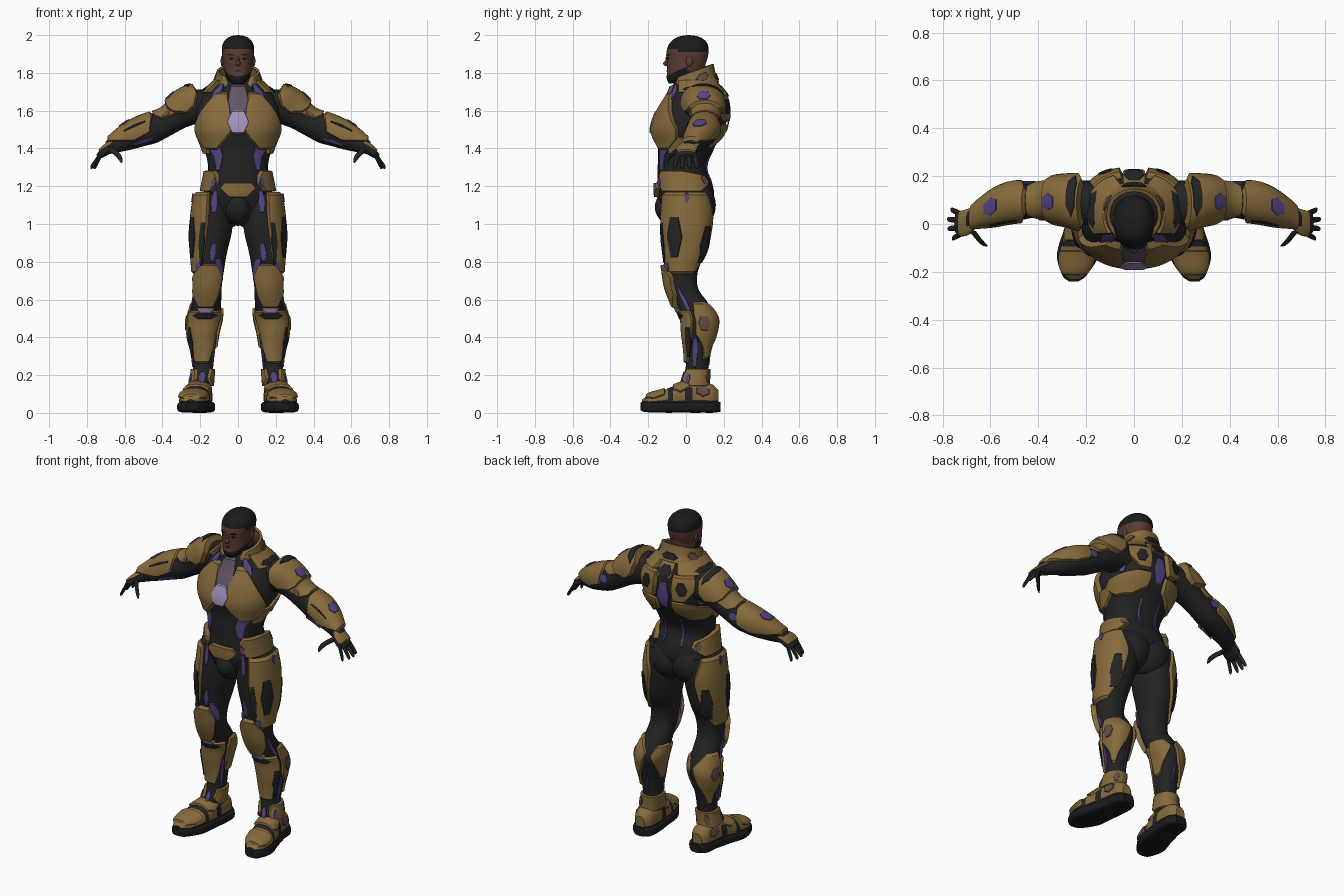
import bpy, bmesh, math
from mathutils import Vector, Matrix

if "Cube" in bpy.data.objects:
    bpy.data.objects.remove(bpy.data.objects["Cube"], do_unlink=True)

def material(name, *rgb):
    m = bpy.data.materials.new(name)
    m.use_nodes = True
    m.diffuse_color = (*rgb, 1)
    m.node_tree.nodes["Principled BSDF"].inputs["Base Color"].default_value = (*rgb, 1)
    return m

GOLD, DARK = material("bronze gold", .24, .146, .045), material("dark undersuit", .017, .017, .017)
PURPLE, LILAC = material("purple glow", .09, .06, .23), material("pale lilac", .36, .29, .52)
MAUVE, BROWN = material("mauve strap", .12, .09, .13), material("dull brown", .125, .075, .06)
SKIN, HAIR = material("brown skin", .105, .046, .033), material("black hair", .011, .011, .011)

# Axis name -> ring centre from key, ring side vector, ring second vector
X, Y, Z = Matrix.Identity(3)
AXES = {"z": (lambda k, a, b: Vector((a, b, k)), X, Y), "tilt": (lambda k, a, b: Vector((a, b, k)), X, Y * .94 + Z * .34),
        "x": (lambda k, a, b: Vector((k, a, b)), Y, X * .38 + Z * .92), "y": (lambda k, a, b: Vector((a, k, b)), X, Z)}

def ring_at(rings, k):
    """Smoothly interpolated ring values at key k."""
    i = next((j for j in range(len(rings) - 2) if k <= rings[j + 1][0]), len(rings) - 2)
    p, q, o, r = rings[i], rings[i + 1], rings[max(i - 1, 0)], rings[min(i + 2, len(rings) - 1)]
    d = q[0] - p[0]
    t = (k - p[0]) / d
    s = t * t * (3 - 2 * t)
    return [p[c] * (1 - s) + q[c] * s + d * t * (1 - t) * (
        (1 - t) * (q[c] - o[c]) / (q[0] - o[0]) - t * (r[c] - p[c]) / (r[0] - p[0])) for c in range(1, 5)]

def point(form, k, degrees, offset=0):
    axis, power, rings = form
    place, u, v = AXES[axis]
    a, b, ru, rv = ring_at(rings, k)
    bend = lambda w: math.copysign(abs(w) ** (2 / power), w)
    centre, turn = place(k, a, b), math.radians(degrees)
    return centre + u * (ru + offset) * bend(math.cos(turn)) + v * (rv + offset) * bend(math.sin(turn)), centre

def finish(name, bm, mats, rule=None):
    mesh = bpy.data.meshes.new(name)
    for f in bm.faces:
        f.smooth = True
        f.material_index = rule(f.calc_center_median()) if rule else 0
    bm.to_mesh(mesh)
    bm.free()
    for m in mats:
        mesh.materials.append(m)
    mesh.set_sharp_from_angle(angle=math.radians(35))
    ob = bpy.data.objects.new(name, mesh)
    bpy.context.collection.objects.link(ob)
    return ob

def sides(name, mirror):
    return [(1, "left_" + name), (-1, "right_" + name)] if mirror else [(1, name)]

def grid(rows, wrap, side):
    """Mesh a grid of (point, centre) pairs, facing away from the centres."""
    bm, flip, out = bmesh.new(), Vector((side, 1, 1)), 0
    vs = [[bm.verts.new(p * flip) for p, c in row] for row in rows]
    for i in range(len(vs) - 1):
        for j in range(len(vs[i]) - (not wrap)):
            e = (j + 1) % len(vs[i])
            f = bm.faces.new((vs[i][j], vs[i][e], vs[i + 1][e], vs[i + 1][j]))
            f.normal_update()
            out += f.normal.dot(f.calc_center_median() - rows[i][j][1] * flip) * f.calc_area()
    if wrap:
        caps = [bm.faces.new(vs[0]), bm.faces.new(vs[-1])]
        bmesh.ops.recalc_face_normals(bm, faces=bm.faces[:])
    elif out < 0:
        bmesh.ops.reverse_faces(bm, faces=bm.faces[:])
    return bm

def tube(name, form, mats, mirror=True, rule=None, segs=44, steps=7):
    rings = form[2]
    keys = [p[0] + (q[0] - p[0]) * i / steps for p, q in zip(rings, rings[1:]) for i in range(steps)]
    rows = [[point(form, k, 360 * j / segs) for j in range(segs)] for k in keys + [rings[-1][0]]]
    for s, label in sides(name, mirror):
        finish(label, grid(rows, True, s), mats, rule)

def plates(form, mat, height, mirror=True, base=-.004, **parts):
    """Bevelled armour patches; each part lists (key, first angle, last angle)."""
    par = [0, .04] + [i / 16 for i in range(1, 16)] + [.96, 1]
    for name, stations in parts.items():
        rows = []
        for t in par:
            k = stations[0][0] + (stations[-1][0] - stations[0][0]) * t
            p, q = next((p, q) for p, q in zip(stations, stations[1:]) if k <= q[0] + 1e-6)
            a, b = [p[c] + (q[c] - p[c]) * (k - p[0]) / (q[0] - p[0]) for c in (1, 2)]
            rows.append([point(form, k, a + (b - a) * u, base if {t, u} & {0, 1} else height) for u in par])
        made = [finish(label, grid(rows, False, s), [mat]) for s, label in sides(name, mirror)]
    return made

def spots(form, mat, on, mirror=True, **parts):
    """Thin six-sided inlays; each part is (key, angle, half length, half angle)."""
    for name, (k, a, dk, da) in parts.items():
        shape = [(k - dk, a - da / 2, a + da / 2), (k, a - da, a + da), (k + dk, a - da / 2, a + da / 2)]
        plates(form, mat, on + .004, mirror, on - .002, **{name: shape})

def ball(name, centre, size, mat, mirror=False):
    for s, label in sides(name, mirror):
        bm, place = bmesh.new(), Matrix.Translation((centre[0] * s, *centre[1:])) @ Matrix.Diagonal((*size, 1))
        bmesh.ops.create_uvsphere(bm, u_segments=24, v_segments=14, radius=1, matrix=place)
        finish(label, bm, [mat])

# Torso and pelvis
torso = ("z", 2.3, [(1.06, 0, 0, .15, .12), (1.15, 0, 0, .18, .148), (1.21, 0, -.005, .172, .145), (1.3, 0, -.02, .158, .13),
                    (1.4, 0, 0, .18, .148), (1.5, 0, .02, .218, .185), (1.6, 0, .04, .22, .175), (1.68, 0, .055, .19, .145),
                    (1.74, 0, .045, .13, .11), (1.78, 0, .03, .085, .085)])
tube("torso", torso, [DARK], False)
ball("groin_guard", (0, -.06, 1.09), (.08, .105, .1), DARK)
ball("buttock", (.068, .05, 1.1), (.115, .108, .125), DARK, True)
plates(torso, GOLD, .024, chest_plate=[(1.39, -56, -32), (1.45, -77, -14), (1.5, -87, -15), (1.62, -83, -42), (1.7, -76, -60)],
       trapezius_plate=[(1.695, -38, 72), (1.765, -42, 75)], shoulder_blade_plate=[(1.54, 62, 77), (1.61, 42, 80), (1.69, 34, 78)],
       belt_plate=[(1.17, -46, 25), (1.22, -58, 52), (1.255, -56, 48), (1.285, -46, -8)])
plates(torso, GOLD, .016, rib_band=[(1.4, 18, 52), (1.45, -5, 80), (1.49, 5, 82), (1.53, 66, 80)],
       flank_plate=[(1.37, -30, -8), (1.42, -38, 8), (1.46, -22, 6)])
plates(torso, GOLD, .022, False, upper_spine_plate=[(1.67, 80, 100), (1.75, 74, 106)],
       belt_buckle=[(1.14, -100, -80), (1.19, -117, -63), (1.22, -110, -70)])
plates(torso, MAUVE, .018, False, chest_inlay=[(1.47, -92, -88), (1.53, -105, -75), (1.6, -101, -79), (1.74, -102, -78)])
spots(torso, LILAC, .024, False, chest_emblem=(1.54, -90, .06, 11))
spots(torso, DARK, .024, trapezius_patch=(1.715, 4, .014, 30), shoulder_blade_patch=(1.62, 63, .04, 9))
spots(torso, DARK, .022, False, upper_spine_patch=(1.705, 90, .03, 11))
spots(torso, PURPLE, .01, False, spine_light=(1.56, 90, .08, 8))
spots(torso, PURPLE, .004, throat_light=(1.7, -55, .045, 9), rib_light=(1.55, 31, .035, 7), back_light=(1.31, 72, .09, 3))
plates(torso, PURPLE, .006, waist_light=[(1.28, -56, -46), (1.36, -66, -44), (1.44, -62, -22)])
spots(torso, PURPLE, .024, belt_light=(1.22, -52, .025, 5))
spots(torso, BROWN, .024, belt_badge=(1.235, 38, .025, 7))

# Legs, knees and shins
leg = ("z", 2.2, [(.06, .2, .05, .05, .07), (.15, .195, .045, .056, .07), (.24, .185, .058, .052, .06), (.32, .185, .062, .06, .064),
                  (.42, .186, .07, .076, .084), (.5, .177, .07, .085, .092), (.58, .165, .03, .076, .088), (.66, .16, -.012, .073, .076),
                  (.75, .155, -.02, .08, .083), (.85, .15, -.005, .092, .11), (.95, .14, 0, .106, .125), (1.05, .132, .004, .108, .13),
                  (1.16, .125, 0, .1, .12)])
tube("leg", leg, [DARK])
plates(leg, GOLD, .013, thigh_plate=[(.73, -40, 40), (.82, -76, 75), (1.02, -82, 88), (1.17, -78, 62)],
       shin_plate=[(.26, -115, -50), (.34, -138, -30), (.46, -150, -20), (.545, -160, -15)],
       outer_calf_plate=[(.28, 28, 48), (.34, 20, 62), (.42, -14, 92), (.52, -14, 100), (.59, 5, 55)],
       inner_calf_plate=[(.34, 165, 190), (.4, 150, 200), (.5, 112, 205), (.56, 130, 180)],
       ankle_cuff=[(.14, -40, 210), (.18, -70, 245), (.235, -60, 235)])
plates(leg, GOLD, .028, knee_plate=[(.55, -105, -72), (.63, -130, -34), (.72, -138, -32), (.79, -108, -74)])
plates(leg, LILAC, .018, knee_light=[(.53, -105, -75), (.555, -118, -58)])
plates(leg, PURPLE, .008, knee_inner_light=[(.7, -160, -142), (.76, -150, -115), (.82, -125, -106)])
spots(leg, DARK, .013, thigh_side_patch=(.93, -26, .11, 20), thigh_front_patch=(.9, -67, .11, 9), thigh_back_patch=(.89, 53, .1, 19),
      shin_side_patch=(.375, -38, .08, 14), shin_seam=(.515, -90, .018, 42))
spots(leg, PURPLE, .013, hip_side_light=(1.14, 1, .025, 4), ankle_side_light=(.175, -28, .03, 10), knee_outer_light=(.77, -57, .025, 13))
spots(leg, BROWN, .013, calf_badge=(.475, 14, .04, 18), ankle_badge=(.19, 60, .03, 16))
spots(leg, PURPLE, .003, hip_light=(1.12, -91, .06, 7), thigh_light=(.85, -98, .05, 9), knee_side_light=(.6, -18, .06, 9),
      shin_light=(.33, -150, .09, 9), calf_side_light=(.32, -10, .08, 10), calf_back_light=(.33, 102, .08, 4), ankle_front_light=(.19, -90, .03, 14))

# Boots
foot = ("y", 2.4, [(-.232, .25, .05, .025, .02), (-.2, .246, .06, .055, .036), (-.12, .235, .067, .076, .053),
                   (-.03, .215, .08, .072, .075), (.06, .2, .085, .064, .085), (.14, .195, .08, .055, .07), (.172, .195, .075, .03, .045)])
sole = ("y", 4, [(-.24, .252, .034, .02, .02), (-.22, .25, .033, .047, .028), (-.13, .234, .031, .088, .03), (-.02, .212, .031, .08, .03),
                 (.08, .194, .031, .072, .03), (.15, .192, .031, .064, .03), (.182, .192, .032, .035, .026)])
tube("boot", foot, [GOLD, DARK], rule=lambda c: int(c.z < .064 or -.1 < c.y < -.065 or (0 < c.y < .03 and c.z < .13)))
tube("sole", sole, [HAIR])
plates(foot, GOLD, .01, toe_cap=[(-.215, 30, 150), (-.17, 10, 170), (-.11, 25, 155)],
       instep_plate=[(-.07, 40, 140), (-.03, 15, 165), (.02, 30, 150)])
spots(foot, BROWN, .002, heel_badge=(.09, 20, .035, 20))

# Arms
arm = ("x", 2.2, [(.14, .08, 1.62, .09, .1), (.22, .09, 1.622, .092, .095), (.3, .1, 1.592, .08, .084), (.38, .1, 1.537, .07, .072),
                  (.46, .095, 1.502, .075, .078), (.52, .088, 1.482, .076, .074), (.58, .07, 1.457, .069, .066),
                  (.64, .045, 1.428, .052, .05), (.69, .015, 1.402, .04, .034)])
tube("arm", arm, [DARK])
plates(arm, GOLD, .031, shoulder_plate=[(.185, 35, 145), (.23, -5, 184), (.28, -15, 192), (.33, 5, 175), (.355, 45, 135)])
plates(arm, GOLD, .015, upper_arm_plate=[(.32, 5, 180), (.39, 15, 165), (.425, 45, 130)],
       forearm_plate=[(.425, 60, 125), (.47, -12, 192), (.56, -20, 204), (.63, 0, 180), (.68, 40, 140)])
spots(arm, PURPLE, .031, shoulder_light=(.32, 94, .025, 18))
spots(arm, DARK, .031, shoulder_seam=(.22, 72, .02, 46))
spots(arm, DARK, .015, forearm_seam=(.53, 150, .06, 5))
spots(arm, PURPLE, .015, forearm_light=(.572, 91, .03, 24))
spots(arm, BROWN, .015, upper_arm_badge=(.365, 155, .02, 10))
spots(arm, PURPLE, .006, elbow_light=(.435, 10, .025, 18), forearm_under_light=(.52, 216, .055, 9))

# Hands and fingers
palm = ("x", 2.3, [(.65, .035, 1.42, .038, .03), (.69, .008, 1.395, .052, .026), (.725, .002, 1.37, .053, .021), (.745, .003, 1.357, .04, .012)])
tube("palm", palm, [DARK], segs=24)
plates(palm, GOLD, .008, hand_plate=[(.655, 15, 165), (.69, 20, 160), (.73, 35, 145)])
for label, y, reach in (("little", .042, .028), ("ring", .014, .042), ("middle", -.014, .04), ("index", -.042, .022)):
    path = [(.725 + (reach + .013) * t, y * (1 + .45 * t), 1.37 - .074 * t, r, r) for t, r in ((0, .013), (.5, .012), (.9, .01), (1, .005))]
    tube(label + "_finger", ("x", 2, path), [DARK], segs=12, steps=3)
thumb = [(-.094, .617, 1.328, .005, .005), (-.088, .625, 1.35, .012, .013), (-.068, .645, 1.375, .013, .014), (-.03, .675, 1.395, .014, .014)]
tube("thumb", ("y", 2, thumb), [DARK], segs=12, steps=3)

# Neck and raised collar
neck = ("z", 2, [(1.7, 0, .04, .08, .08), (1.78, 0, .03, .068, .072), (1.86, 0, .03, .066, .075)])
tube("neck", neck, [SKIN, DARK], False, lambda c: int(c.z < 1.79))
collar = ("tilt", 2.1, [(1.7, 0, .045, .15, .135), (1.75, 0, .038, .122, .122), (1.81, 0, .035, .108, .112)])
for ob in plates(collar, GOLD, .006, False, -.006, collar=[(1.7, -62, 242), (1.77, -66, 246), (1.81, -52, 232)]):
    ob.modifiers.new("thickness", "SOLIDIFY").thickness = .012
spots(collar, DARK, .007, collar_front_patch=(1.745, -48, .025, 10))
spots(collar, BROWN, .007, collar_side_patch=(1.76, 25, .02, 18))
spots(collar, DARK, .007, False, collar_back_patch=(1.735, 90, .02, 22))

# Head with cropped hair and beard
head = ("z", 2.2, [(1.745, 0, -.06, .03, .032), (1.77, 0, -.042, .055, .06), (1.81, 0, -.01, .073, .09), (1.86, 0, .003, .08, .105),
                   (1.91, 0, .008, .085, .111), (1.95, 0, .012, .082, .103), (1.98, 0, .014, .062, .077), (1.995, 0, .014, .034, .042),
                   (2.0, 0, .014, .004, .005)])
tube("head", head, [SKIN, HAIR], False, segs=56, steps=9,
     rule=lambda c: int(c.z > (1.93 if c.y < -.04 else 1.912) or (c.y < .01 and c.z < 1.83 + .45 * c.y)))
ball("nose", (0, -.103, 1.85), (.014, .018, .014), SKIN)
ball("nose_bridge", (0, -.098, 1.868), (.008, .011, .024), SKIN)
ball("ear", (.083, .018, 1.862), (.009, .018, .028), SKIN, True)
spots(head, HAIR, 0, eye=(1.877, -67, .005, 8), eyebrow=(1.896, -67, .005, 13))
spots(head, HAIR, 0, False, mouth=(1.81, -90, .004, 11))
